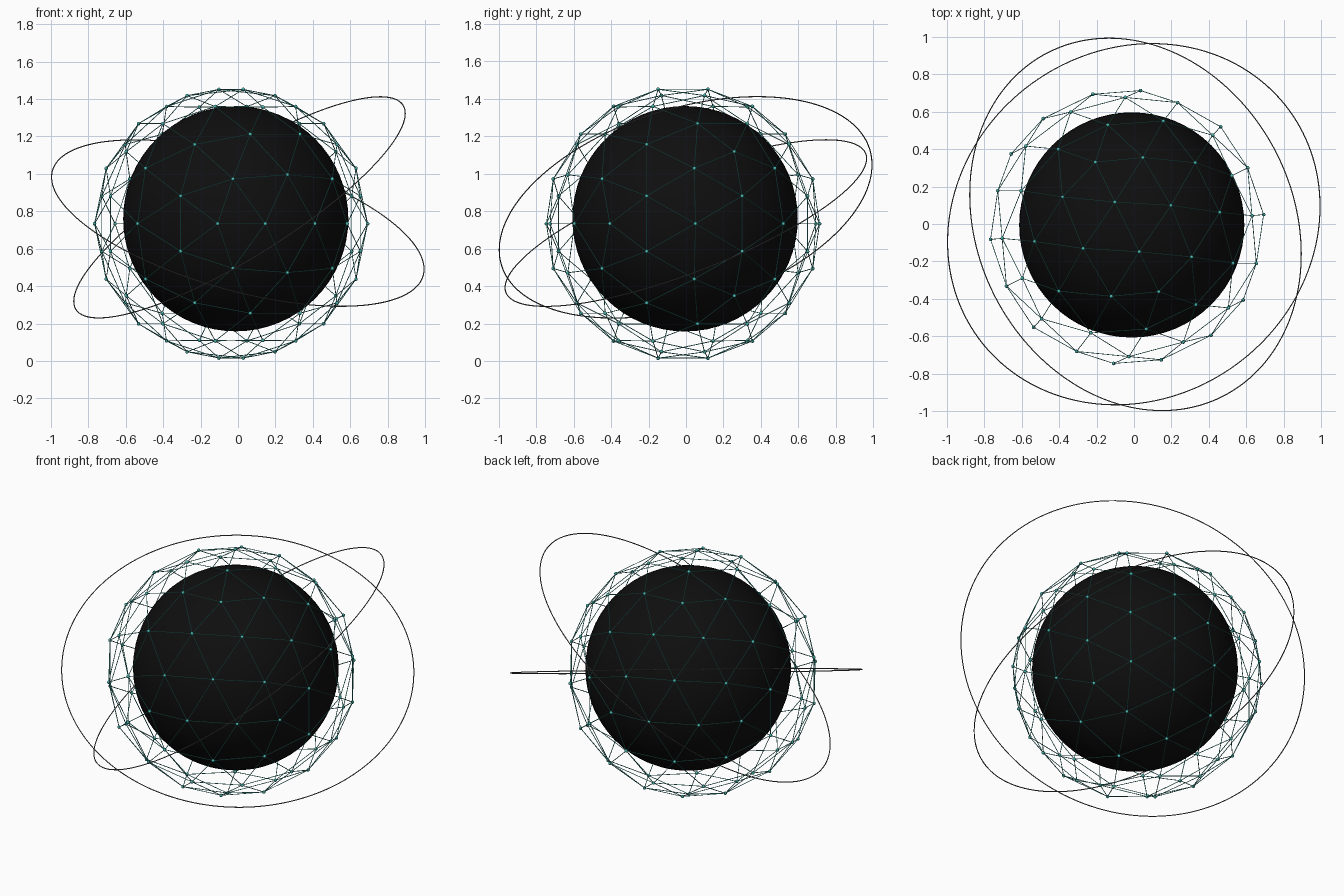
import bpy, bmesh, math
from mathutils import Vector, Matrix

if "Cube" in bpy.data.objects:
    bpy.data.objects.remove(bpy.data.objects["Cube"])


def material(name, colour):
    m = bpy.data.materials.new(name)
    m.diffuse_color = (*colour, 1)
    m.use_nodes = True
    m.node_tree.nodes["Principled BSDF"].inputs["Base Color"].default_value = m.diffuse_color
    return m


BLACK = material("black", (0.0045, 0.0045, 0.0045))
TEAL = material("teal", (0.07, 0.50, 0.46))
GREY = material("grey", (0.14, 0.14, 0.14))


def add_object(name, bm, mat, smooth=True):
    me = bpy.data.meshes.new(name)
    bm.to_mesh(me)
    bm.free()
    for p in me.polygons:
        p.use_smooth = smooth
    me.materials.append(mat)
    ob = bpy.data.objects.new(name, me)
    bpy.context.collection.objects.link(ob)
    return ob


# Solid core
bm = bmesh.new()
bmesh.ops.create_uvsphere(bm, u_segments=64, v_segments=32, radius=0.602,
                          matrix=Matrix.Translation((-0.012, -0.005, 0.76)))
add_object("core", bm, BLACK)

# Geodesic cage layout: icosahedron with every edge cut in three
CAGE_R = 0.733
T = (1 + math.sqrt(5)) / 2
ico = bmesh.new()
for a in (-1, 1):
    for b in (-T, T):
        for co in ((a, 0, b), (0, b, a), (b, a, 0)):
            ico.verts.new(co)
bmesh.ops.convex_hull(ico, input=ico.verts[:])
thirds = {}
for f in ico.faces:
    p, q, r = (v.co for v in f.verts)
    for i in range(4):
        for j in range(4 - i):
            d = ((p * i + q * j + r * (3 - i - j)) / 3).normalized()
            thirds[tuple(round(c, 4) + 0.0 for c in d)] = d
ico.free()

place = Matrix.Translation((-0.037, -0.016, 0.7335)) @ Matrix.Rotation(math.radians(116.1), 4, 'Z')
cage = bmesh.new()
for d in thirds.values():
    cage.verts.new(place @ (d * CAGE_R))
bmesh.ops.convex_hull(cage, input=cage.verts[:])

# Cage struts
bm = bmesh.new()
for e in cage.edges:
    a, b = (v.co for v in e.verts)
    turn = (b - a).to_track_quat('Z', 'Y').to_matrix().to_4x4()
    bmesh.ops.create_cone(bm, cap_ends=False, segments=6, radius1=0.0022, radius2=0.0022,
                          depth=(b - a).length,
                          matrix=Matrix.Translation((a + b) / 2) @ turn)
add_object("cage_struts", bm, TEAL)

# Cage nodes
bm = bmesh.new()
for v in cage.verts:
    bmesh.ops.create_uvsphere(bm, u_segments=10, v_segments=6, radius=0.010,
                              matrix=Matrix.Translation(v.co))
add_object("cage_nodes", bm, TEAL)
cage.free()


# Tilted orbit rings
def ring(name, centre, normal, radius):
    bpy.ops.mesh.primitive_torus_add(
        major_segments=160, minor_segments=8, major_radius=radius, minor_radius=0.003,
        location=centre, rotation=Vector(normal).to_track_quat('Z', 'Y').to_euler())
    ob = bpy.context.object
    ob.name = name
    ob.data.materials.append(GREY)
    bpy.ops.object.shade_smooth()


ring("low_ring", (-0.001, -0.001, 0.737), (0.256, -0.348, 0.902), 1.030)
ring("high_ring", (0.008, -0.002, 0.821), (-0.511, -0.260, 0.819), 1.031)
